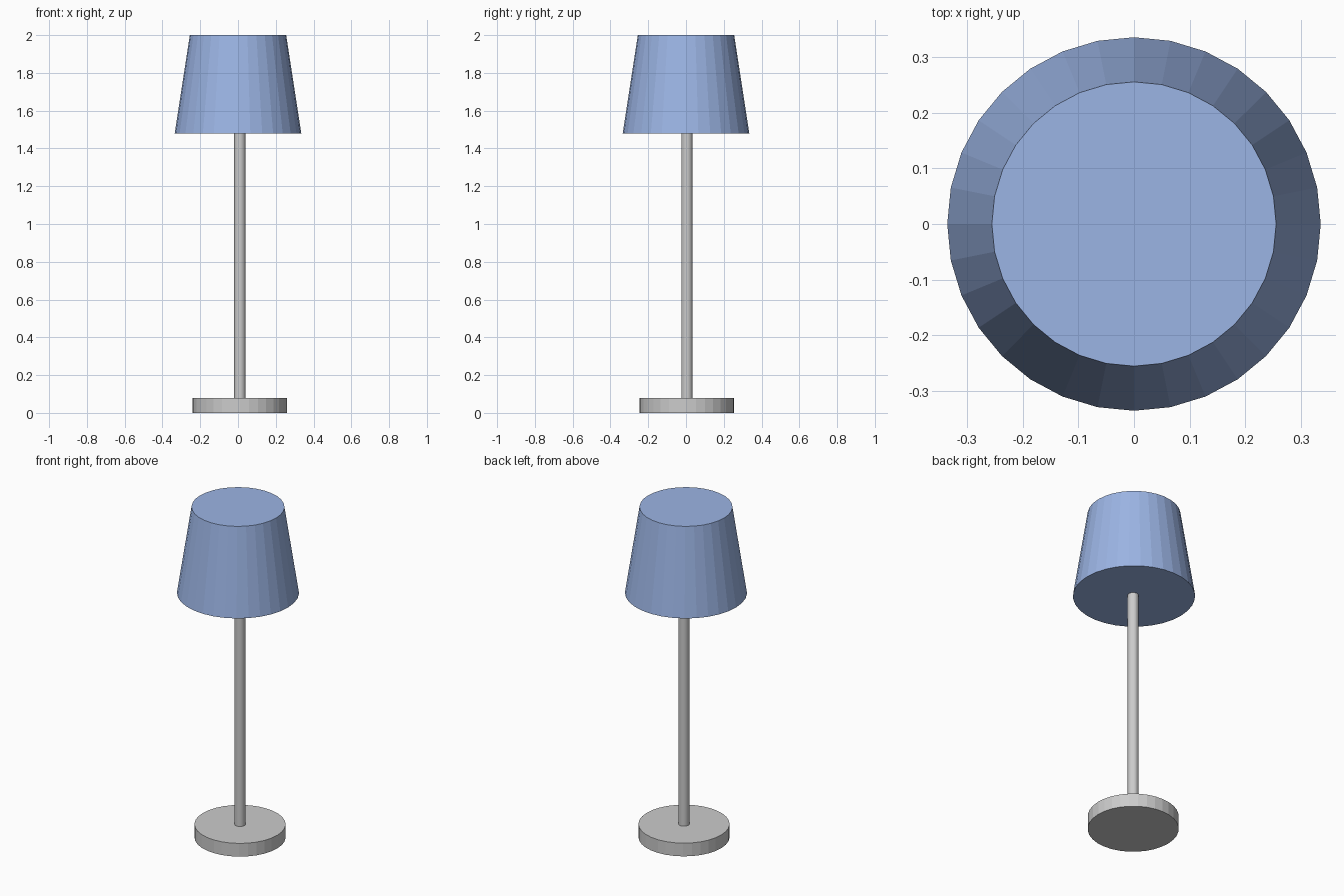
import bpy

if "Cube" in bpy.data.objects:
    bpy.data.objects.remove(bpy.data.objects["Cube"])

SIDES = 32
OFFSET = (0.01, 0.005)  # the stand sits slightly off the shade's axis


def tapered_cylinder(name, r_bottom, r_top, z_bottom, z_top, centre=(0, 0)):
    """Flat-shaded, capped cylinder or cone section between two heights."""
    bpy.ops.mesh.primitive_cone_add(
        vertices=SIDES, radius1=r_bottom, radius2=r_top, depth=z_top - z_bottom,
        location=(centre[0], centre[1], (z_bottom + z_top) / 2))
    obj = bpy.context.object
    obj.name = name
    return obj


# Stand: round foot and thin pole
tapered_cylinder("base", 0.25, 0.25, 0.0, 0.08, OFFSET)
tapered_cylinder("pole", 0.03, 0.03, 0.07, 1.50, OFFSET)

# Closed, tapered blue shade
shade = tapered_cylinder("lamp_shade", 0.335, 0.255, 1.48, 2.0)
blue = bpy.data.materials.new("shade_blue")
blue.diffuse_color = (0.33, 0.46, 0.78, 1.0)
blue.use_nodes = True
blue.node_tree.nodes["Principled BSDF"].inputs["Base Color"].default_value = blue.diffuse_color
shade.data.materials.append(blue)
